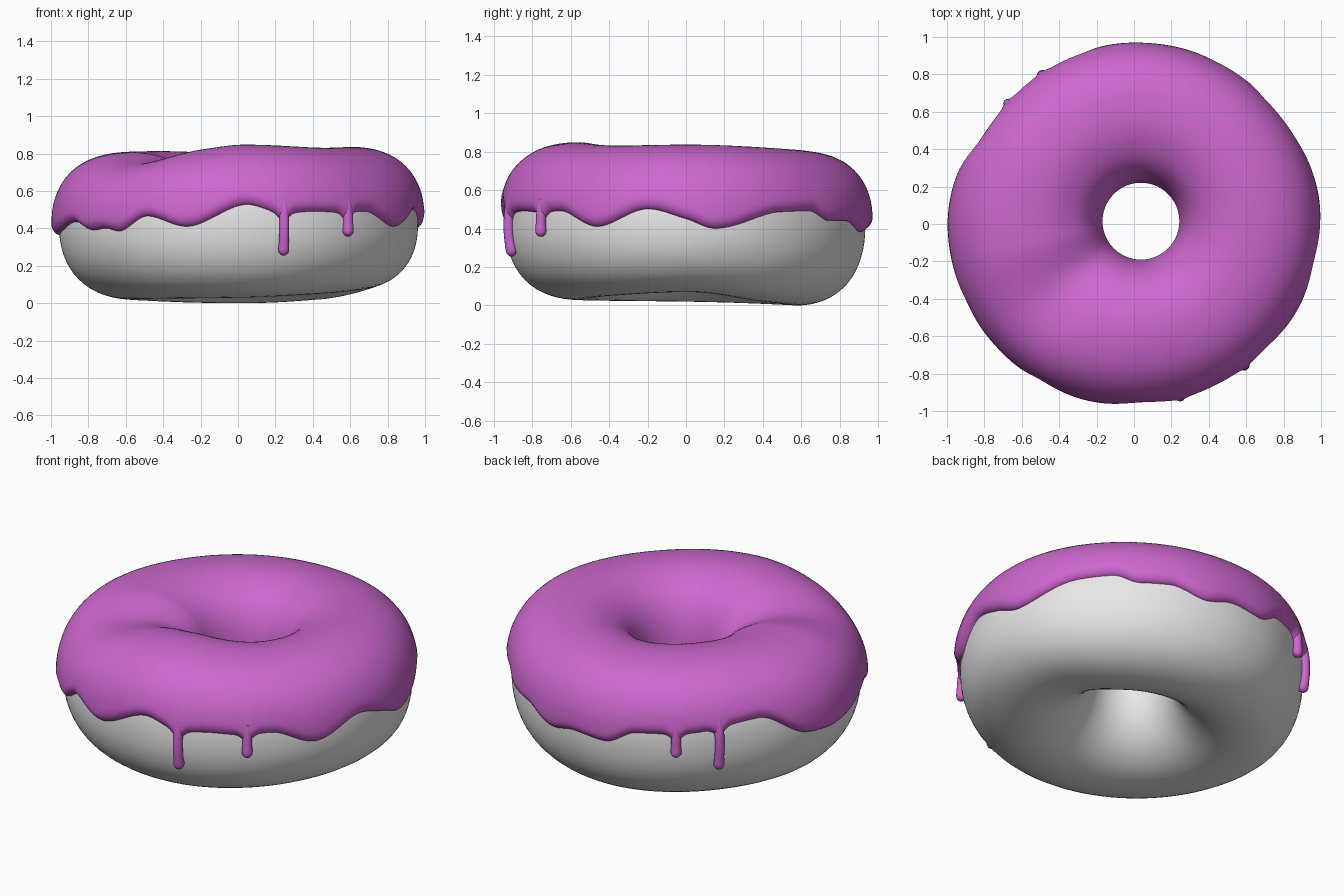
import bpy, math
from mathutils import Vector

if "Cube" in bpy.data.objects:
    bpy.data.objects.remove(bpy.data.objects["Cube"])

TAU = 2 * math.pi
N = 360          # columns around the ring
ZC = 0.41        # height of the widest point
RI = 0.207       # hole radius
THICK = 0.04     # icing thickness


def ring_value(keys, deg):
    """Smooth periodic (monotone-limited Hermite) interpolation of (degree, value) keys."""
    deg %= 360
    n = len(keys)

    def key(i):
        a, v = keys[i % n]
        return a + 360 * (i // n), v

    def slope(i):
        (a, u), (b, v), (c, w) = key(i - 1), key(i), key(i + 1)
        s0, s1 = (v - u) / (b - a), (w - v) / (c - b)
        return 0 if s0 * s1 <= 0 else 2 * s0 * s1 / (s0 + s1)

    i = max(k for k in range(n) if keys[k][0] <= deg)
    (a0, v0), (a1, v1) = key(i), key(i + 1)
    d = a1 - a0
    t = (deg - a0) / d
    return (v0 * (1 + 2 * t) * (1 - t) ** 2 + slope(i) * d * t * (1 - t) ** 2
            + v1 * t * t * (3 - 2 * t) + slope(i + 1) * d * t * t * (t - 1))


# Irregular shape of the ring: outer radius, icing top, dough bottom, icing rim
OUTER = [(0, .962), (45, .942), (90, .932), (135, .915), (180, .957), (215, .95), (270, .938), (315, .942)]
TOP = [(0, .833), (60, .81), (90, .80), (140, .81), (190, .803), (219, .752), (250, .82), (272, .845), (320, .828)]
BOTTOM = [(0, .07), (45, .02), (90, .0), (180, .02), (270, .03), (315, .05)]
RIM = [(0, .45), (9, .40), (31, .485), (43, .49), (52, .44), (62, .44), (75, .38), (85, .41), (97, .395),
       (108, .47), (126, .48), (151, .53), (168, .39), (181, .365), (192, .39), (205, .435),
       (216, .39), (222, .40), (228, .385), (239, .465), (253, .41), (273, .525), (285, .48),
       (296, .49), (304, .485), (316, .49), (331, .41), (348, .50)]
# Drips: angle, height of the tip
DRIPS = [(285, .265), (308, .36), (121.7, .35), (136.3, .27)]


def surface(deg, phi, off=0.0):
    """Point on the dough ring, pushed out by off along the section normal."""
    th = math.radians(deg)
    ro = ring_value(OUTER, deg)
    a, rc = (ro - RI) / 2, (ro + RI) / 2
    c, s = math.cos(phi), math.sin(phi)
    b = ring_value(TOP, deg) - THICK - ZC if s > 0 else ZC - ring_value(BOTTOM, deg)
    n = Vector((c / a, s / b)).normalized()
    if c > 0:                             # fuller outer shoulders
        off += (.022 if s > 0 else .012) * math.sin(2 * phi) ** 2
    r, z = rc + a * c + off * n.x, ZC + b * s + off * n.y
    w = (1 - c) / 2                       # the hole sits a little off centre
    return Vector((r * math.cos(th) + .037 * w, r * math.sin(th) + .015 * w, z))


def phi_at(deg, z):
    b = ring_value(TOP, deg) - THICK - ZC if z > ZC else ZC - ring_value(BOTTOM, deg)
    return math.asin(max(-1, min(1, (z - ZC) / b)))


def make(name, verts, faces, mat):
    me = bpy.data.meshes.new(name)
    me.from_pydata([tuple(v) for v in verts], [], faces)
    me.materials.append(mat)
    for p in me.polygons:
        p.use_smooth = True
    ob = bpy.data.objects.new(name, me)
    bpy.context.collection.objects.link(ob)
    return ob


def material(name, col):
    m = bpy.data.materials.new(name)
    m.diffuse_color = (*col, 1)
    m.use_nodes = True
    m.node_tree.nodes["Principled BSDF"].inputs["Base Color"].default_value = m.diffuse_color
    return m


dough_mat = material("dough_grey", (.8, .8, .8))
icing_mat = material("icing_purple", (.61, .135, .62))

# Dough ring
M = 64
verts = [surface(i * 360 / N, j * TAU / M) for i in range(N) for j in range(M)]
faces = [(i * M + j, (i + 1) % N * M + j, (i + 1) % N * M + (j + 1) % M, i * M + (j + 1) % M)
         for i in range(N) for j in range(M)]
make("dough", verts, faces, dough_mat)

# Icing sheet, from the wavy outer rim over the top and into the hole
EDGE = [0, .006, .02, .045, .08, .12]
K = 44
verts, faces = [], []
for i in range(N):
    deg = i * 360 / N
    z = ring_value(RIM, deg)
    for ang, tip in DRIPS:                # the rim flares into each drip
        z -= .04 * math.exp(-((deg - ang) / 2.3) ** 2)
    p0 = phi_at(deg, z)
    p1 = math.pi - .08
    rows = [p0 + e for e in EDGE]
    rows += [p0 + .12 + (p1 - p0 - .12) * k / K for k in range(1, K + 1)]
    for p in rows:
        u = min(1, (p - p0) / .12)
        t = THICK * (.85 * math.sqrt(1 - (1 - u) ** 2) + .15 * min(1, (p - p0) / .35))
        v = min(1, (p1 - p) / .9)         # thins out towards the hole
        t = t * v * v * (3 - 2 * v) + .003 * u
        verts.append(surface(deg, p, t - .003 * (1 - u)))
R = len(EDGE) + K
for i in range(N):
    for j in range(R - 1):
        k = (i + 1) % N
        faces.append((i * R + j, k * R + j, k * R + j + 1, i * R + j + 1))
make("icing", verts, faces, icing_mat)

# Drips: rounded strands that run down the dough
S, L = 16, 24
for n, (ang, tip) in enumerate(DRIPS):
    rad = .03
    top_z = ring_value(RIM, ang) + .05
    th = math.radians(ang)
    side = Vector((-math.sin(th), math.cos(th), 0))
    verts, faces = [], []
    for j in range(L + 1):
        z = tip + (top_z - tip) * (1 - math.cos(math.pi * j / L)) / 2
        z = max(z, tip + .0003)
        h = z - tip
        r = rad * (math.sqrt(max(0, 1 - (1 - h / rad) ** 2)) if h < rad else 1)
        if h > rad:                       # slimmer neck above the round tip
            r *= 1 - .12 * min(1, (h - rad) / .04)
        p = phi_at(ang, z)
        c = surface(ang, p, .016)
        out = (surface(ang, p, .1) - c).normalized()
        verts += [c + side * r * math.cos(TAU * q / S) + out * r * math.sin(TAU * q / S) for q in range(S)]
    for j in range(L):
        for q in range(S):
            q2 = (q + 1) % S
            faces.append((j * S + q, j * S + q2, (j + 1) * S + q2, (j + 1) * S + q))
    faces.append(tuple(reversed(range(S))))
    faces.append(tuple(range(L * S, L * S + S)))
    make(f"icing_drip_{n + 1}", verts, faces, icing_mat)
